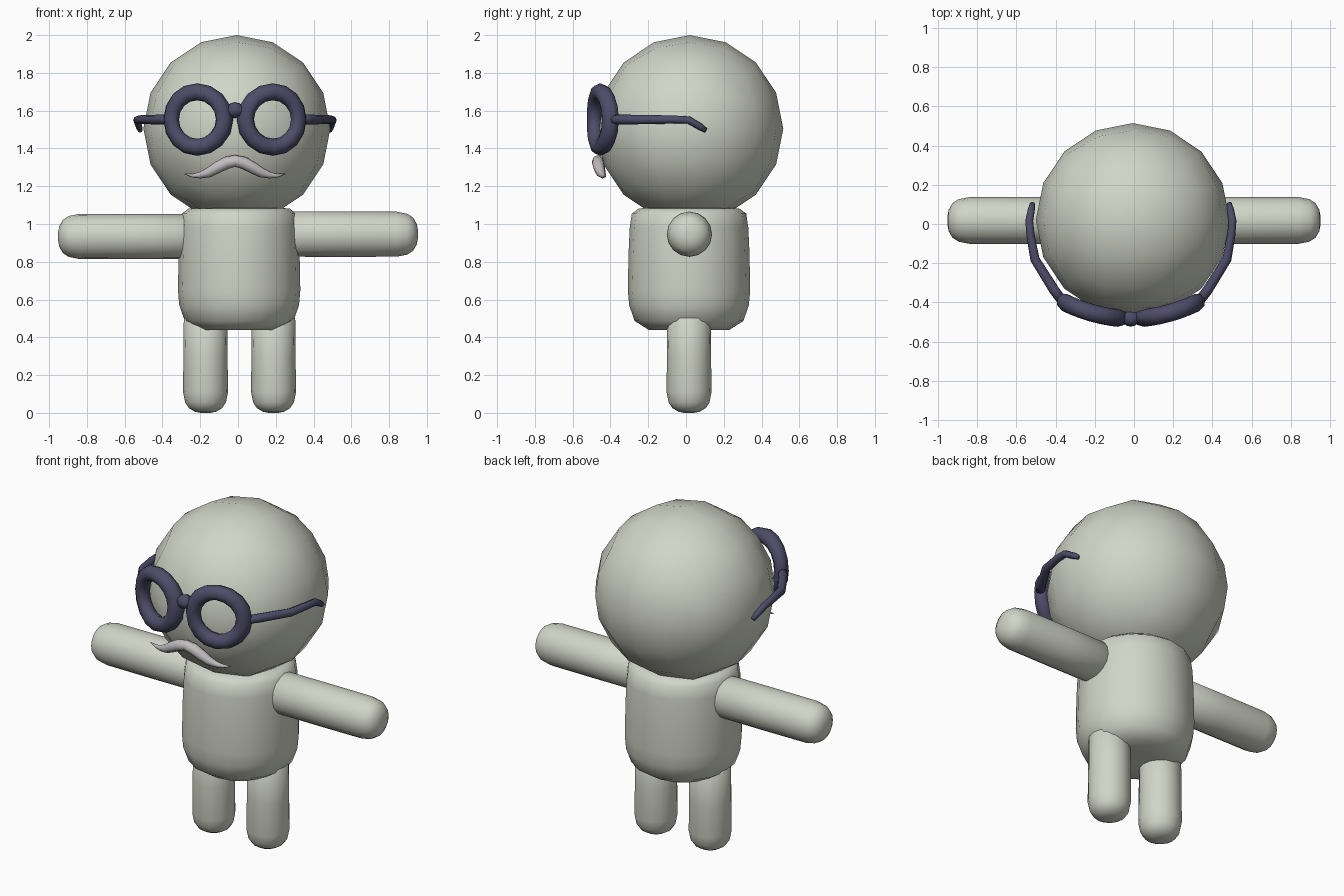
import bpy, bmesh, math
from mathutils import Matrix, Vector

if "Cube" in bpy.data.objects:
    bpy.data.objects.remove(bpy.data.objects["Cube"])


def material(name, rgb):
    m = bpy.data.materials.new(name)
    m.diffuse_color = (*rgb, 1)
    m.use_nodes = True
    m.node_tree.nodes["Principled BSDF"].inputs["Base Color"].default_value = m.diffuse_color
    return m


CLAY = material("pale_clay", (0.64, 0.665, 0.575))
NAVY = material("dark_indigo", (0.075, 0.073, 0.14))
GREY = material("warm_grey", (0.54, 0.51, 0.53))


def finish(bm, name, mat):
    bmesh.ops.recalc_face_normals(bm, faces=bm.faces)
    me = bpy.data.meshes.new(name)
    bm.to_mesh(me)
    bm.free()
    me.materials.append(mat)
    for p in me.polygons:
        p.use_smooth = True
    ob = bpy.data.objects.new(name, me)
    bpy.context.collection.objects.link(ob)
    return ob


def skin(rings, name, mat):
    """Join rings of points into a closed tube."""
    bm = bmesh.new()
    loops = [[bm.verts.new(p) for p in r] for r in rings]
    n = len(loops[0])
    for a, b in zip(loops, loops[1:]):
        for i in range(n):
            bm.faces.new((a[i], a[(i + 1) % n], b[(i + 1) % n], b[i]))
    bm.faces.new(loops[0])
    bm.faces.new(loops[-1])
    return finish(bm, name, mat)


def lathe(profile, name, mat, matrix=Matrix(), sides=16):
    """Spin (height, radius) pairs around the local z axis."""
    rings = [[matrix @ Vector((r * math.cos(2 * math.pi * i / sides),
                               r * math.sin(2 * math.pi * i / sides), h))
              for i in range(sides)] for h, r in profile]
    return skin(rings, name, mat)


def tube(path, name, mat, sides=8, up=Vector((0, 0, 1))):
    """Sweep a circle along (x, y, z, radius) points."""
    pts = [Vector(p[:3]) for p in path]
    rings = []
    for i, p in enumerate(pts):
        t = (pts[min(i + 1, len(pts) - 1)] - pts[max(i - 1, 0)]).normalized()
        a = t.cross(up).normalized()
        b = a.cross(t)
        rings.append([p + path[i][3] * (a * math.cos(2 * math.pi * k / sides)
                                        + b * math.sin(2 * math.pi * k / sides))
                      for k in range(sides)])
    return skin(rings, name, mat)


# Head: rounded cube with sixteen steps around
bm = bmesh.new()
bmesh.ops.create_cube(bm, size=2)
bmesh.ops.subdivide_edges(bm, edges=bm.edges[:], cuts=3, use_grid_fill=True)
for v in bm.verts:
    d = Vector([math.tan(c * math.pi / 4) for c in v.co]).normalized()
    v.co = d * 0.495 + Vector((-0.006, 0.02, 1.505))
finish(bm, "head", CLAY)

# Body: soft-edged barrel
lathe([(0.438, 0.10), (0.44, 0.215), (0.487, 0.288), (0.57, 0.317), (0.65, 0.324),
       (0.85, 0.32), (0.98, 0.314), (1.055, 0.303), (1.083, 0.265), (1.086, 0.12)],
      "body", CLAY, Matrix.Translation((0.006, 0.016, 0)))

# Arms and legs: round-ended rods
TIP = [(0, 0.025), (0.006, 0.055), (0.025, 0.088), (0.055, 0.108), (0.11, 0.119)]
for side, label in ((-1, "right"), (1, "left")):
    lathe(TIP + [(0.4, 0.12), (0.72, 0.119), (0.76, 0.08)], label + "_arm", CLAY,
          Matrix.Translation((0.952 * side, 0.018, 0.94 + 0.006 * side))
          @ Matrix.Rotation(-side * math.pi / 2, 4, 'Y'))
    lathe(TIP + [(0.3, 0.117), (0.5, 0.115), (0.55, 0.07)], label + "_leg", CLAY,
          Matrix.Translation((0.008 + 0.18 * side, 0.016, 0)))

# Glasses: bowed rims, bridge and hooked temples
CX = -0.016
for side, label in ((-1, "right"), (1, "left")):
    bm = bmesh.new()
    major, minor, n, k = 0.147, 0.045, 16, 8
    turn = Matrix.Rotation(side * math.radians(16), 4, 'Z')
    grid = []
    for i in range(n):
        a = 2 * math.pi * i / n
        row = []
        for j in range(k):
            b = 2 * math.pi * j / k
            r = major + minor * math.cos(b)
            u = r * math.cos(a)
            p = Vector((u, minor * math.sin(b) + 0.6 * u * u - 0.012, r * math.sin(a)))
            row.append(bm.verts.new(turn @ p + Vector((CX + 0.197 * side, -0.442, 1.553))))
        grid.append(row)
    for i in range(n):
        for j in range(k):
            i2, j2 = (i + 1) % n, (j + 1) % k
            bm.faces.new((grid[i][j], grid[i2][j], grid[i2][j2], grid[i][j2]))
    finish(bm, label + "_rim", NAVY)

    tube([(CX + side * x, y, z, r) for x, y, z, r in (
        (0.345, -0.40, 1.553, 0.025), (0.39, -0.34, 1.553, 0.026), (0.49, -0.18, 1.553, 0.024),
        (0.512, -0.06, 1.553, 0.021), (0.519, 0.015, 1.55, 0.020),
        (0.508, 0.075, 1.515, 0.018), (0.502, 0.105, 1.495, 0.013))],
        label + "_temple", NAVY)

tube([(CX + x, -0.482, 1.603, r) for x, r in (
    (-0.065, 0.022), (-0.036, 0.024), (-0.022, 0.037), (0, 0.042),
    (0.022, 0.037), (0.036, 0.024), (0.065, 0.022))], "bridge", NAVY)

# Moustache: tapering sweep mirrored about the middle
half = [(0.267, -0.425, 1.265, 0.002), (0.225, -0.432, 1.256, 0.010),
        (0.185, -0.441, 1.258, 0.017), (0.14, -0.451, 1.272, 0.026),
        (0.095, -0.460, 1.298, 0.031), (0.045, -0.465, 1.324, 0.033)]
path = [(CX - x, y, z, r) for x, y, z, r in half]
path += [(CX, -0.466, 1.334, 0.031)]
path += [(CX + x, y, z, r) for x, y, z, r in reversed(half)]
tube(path, "moustache", GREY)
